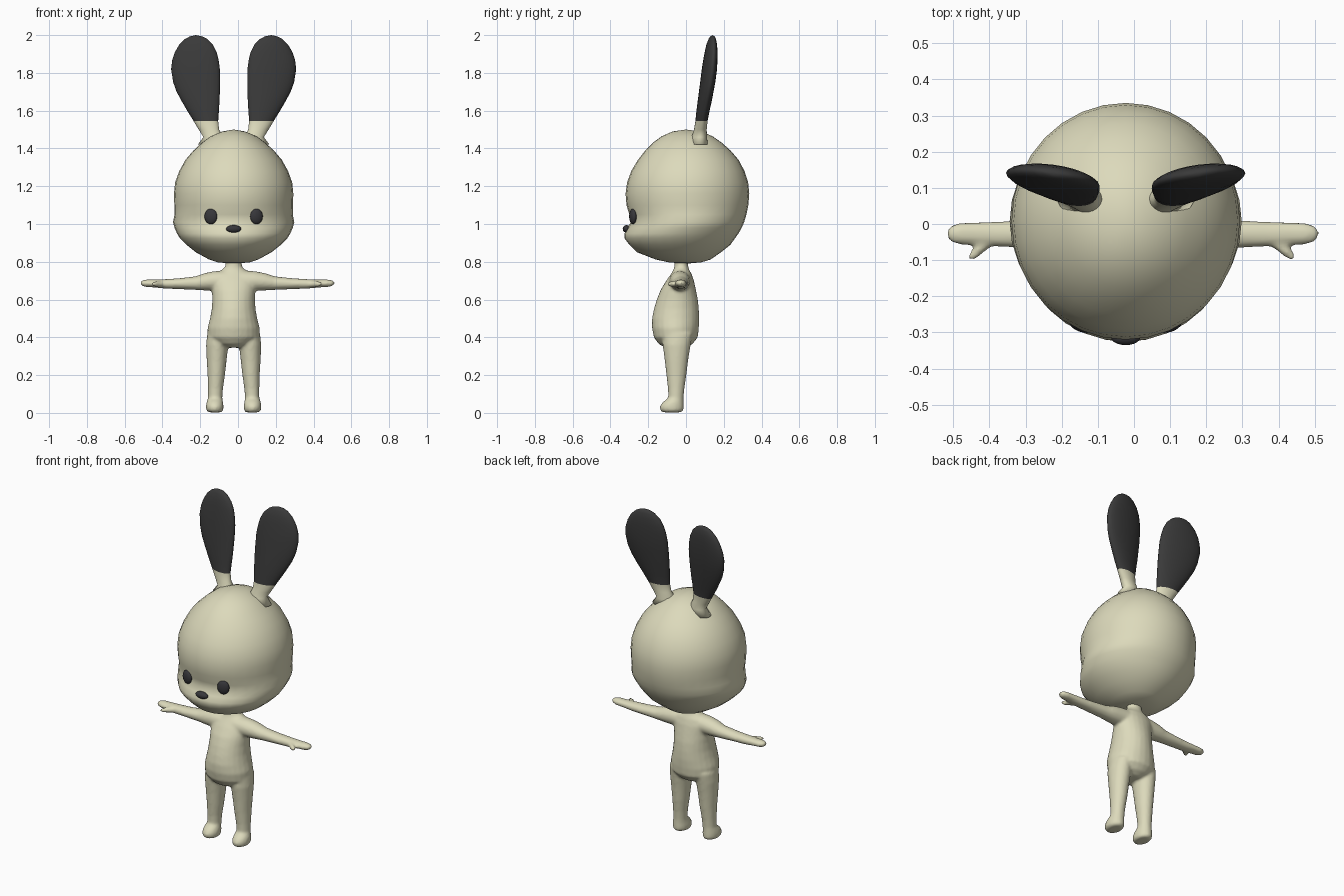
import bpy, bmesh, math
from mathutils import Vector

C = -0.023  # x of the symmetry plane


def material(name, rgb):
    m = bpy.data.materials.new(name)
    m.diffuse_color = (*rgb, 1)
    return m


cream = material("cream", (0.72, 0.70, 0.50))
dark = material("charcoal", (0.042, 0.042, 0.042))
eye_dark = material("eye_black", (0.038, 0.038, 0.043))


def loft(bm, rings, n=24, start=None, end=None):
    """Skin elliptical rings (centre, half axis a, half axis b) and close the ends."""
    rows = []
    for c, a, b in rings:
        rows.append([bm.verts.new(Vector(c) + Vector(a) * math.cos(t) + Vector(b) * math.sin(t))
                     for t in (2 * math.pi * i / n for i in range(n))])
    for r, q in zip(rows, rows[1:]):
        for i in range(n):
            j = (i + 1) % n
            bm.faces.new((r[i], r[j], q[j], q[i]))
    for row, tip, ring in ((rows[0], start, rings[0]), (rows[-1], end, rings[-1])):
        p = bm.verts.new(tip if tip else ring[0])
        for i in range(n):
            bm.faces.new((row[i], row[(i + 1) % n], p))


def upright(rows, cx, s=1):
    """Rings from (z, x offset, half width, front y, back y)."""
    return [((cx + s * x, (y0 + y1) / 2, z), (h, 0, 0), (0, (y1 - y0) / 2, 0))
            for z, x, h, y0, y1 in rows]


def finish(name, bm, *mats):
    bmesh.ops.recalc_face_normals(bm, faces=bm.faces[:])
    for f in bm.faces:
        f.smooth = True
    me = bpy.data.meshes.new(name)
    bm.to_mesh(me)
    bm.free()
    for m in mats:
        me.materials.append(m)
    ob = bpy.data.objects.new(name, me)
    bpy.context.collection.objects.link(ob)
    return ob


# Head: round skull with a slight muzzle at the lower front
head = [(0.797, .085, -.09, .08), (0.812, .13, -.16, .13), (0.85, .20, -.258, .185),
        (0.89, .25, -.30, .235), (0.925, .285, -.326, .26), (0.95, .30, -.325, .278),
        (0.98, .313, -.309, .295), (1.01, .321, -.293, .308), (1.05, .313, -.30, .32),
        (1.10, .314, -.315, .33), (1.16, .316, -.32, .335), (1.22, .31, -.312, .329),
        (1.28, .288, -.29, .31), (1.34, .255, -.254, .278), (1.39, .212, -.215, .235),
        (1.43, .168, -.176, .19), (1.465, .122, -.128, .14), (1.49, .06, -.07, .08)]
bm = bmesh.new()
loft(bm, upright([(z, 0, h, a, b) for z, h, a, b in head], C), 32, (C, 0, .79), (C, 0, 1.5))
finish("head", bm, cream)

# Body: torso, arms and legs fused into one smooth skin
bm = bmesh.new()
torso = [(.345, .05, -.11, .0), (.365, .10, -.145, .035), (.40, .137, -.17, .063),
         (.45, .138, -.18, .068), (.50, .125, -.18, .07), (.55, .116, -.17, .068),
         (.60, .113, -.155, .063), (.65, .115, -.135, .053), (.70, .12, -.105, .042),
         (.735, .10, -.08, .03), (.755, .065, -.067, .018), (.775, .044, -.062, .012),
         (.83, .042, -.06, .01)]
loft(bm, upright([(z, 0, h, a, b) for z, h, a, b in torso], C))
leg = [(.003, .098, .036, -.125, -.025), (.015, .1, .045, -.137, -.013),
       (.035, .1, .047, -.139, -.012), (.055, .1, .044, -.125, -.013),
       (.08, .098, .038, -.094, -.013), (.13, .096, .04, -.096, -.008),
       (.20, .092, .046, -.104, .002), (.28, .09, .053, -.113, .012),
       (.36, .087, .059, -.124, .025), (.42, .085, .055, -.125, .035)]
arm = [(.04, .698, .057, -.032, .06), (.11, .698, .052, -.032, .055), (.16, .694, .046, -.03, .05),
       (.21, .687, .036, -.028, .042), (.30, .684, .029, -.028, .038), (.38, .683, .025, -.028, .035),
       (.44, .685, .021, -.027, .032), (.48, .686, .02, -.027, .03), (.505, .687, .015, -.027, .022)]
for s, k in ((-1, .962), (1, 1.038)):
    loft(bm, upright(leg, C, s), 20)
    loft(bm, [((C + s * k * x, y, z), (0, hy, 0), (0, 0, hz)) for x, z, hz, y, hy in arm],
         20, end=(C + s * k * .518, -.027, .688))
    # Thumb, angled forward and outward
    loft(bm, [((C + s * k * x, y, .682), (r * .75, r * .66 * s, 0), (0, 0, r))
              for x, y, r in ((.385, -.035, .02), (.415, -.063, .017), (.434, -.082, .014),
                              (.446, -.094, .009))], 12, end=(C + s * k * .451, -.099, .682))
body = finish("body", bm, cream)
remesh = body.modifiers.new("fuse", 'REMESH')
remesh.mode = 'VOXEL'
remesh.voxel_size = 0.008
remesh.use_smooth_shade = True
soft = body.modifiers.new("soften", 'SMOOTH')
soft.factor = 0.5
soft.iterations = 5

# Ears: flat paddles leaning back, cream stems and dark blades
ear = [(1.42, .05, .19, .065, .05), (1.46, .055, .16, .07, .04), (1.50, .077, .185, .076, .033),
       (1.545, .082, .212, .082, .031), (1.60, .078, .246, .09, .033), (1.65, .075, .275, .099, .035),
       (1.70, .073, .302, .107, .036), (1.75, .072, .32, .115, .037), (1.82, .073, .331, .124, .037),
       (1.87, .08, .325, .129, .034), (1.91, .09, .311, .133, .031), (1.95, .11, .288, .136, .026),
       (1.98, .14, .257, .139, .018), (1.993, .165, .232, .14, .011)]
for side, s in (("left", -1), ("right", 1)):
    bm = bmesh.new()
    rings = []
    for z, inner, outer, y, t in ear:
        h = (outer - inner) / 2
        rings.append(((C + s * (inner + outer) / 2, y, z), (s * h, .13 * h, 0), (0, t, 0)))
    loft(bm, rings, 24, end=(C + s * .2, .14, 2.0))
    for f in bm.faces:
        f.material_index = int(f.calc_center_median().z > 1.545)
    finish(side + "_ear", bm, cream, dark)


# Eyes and nose: flattened balls set in the face
def ball(name, pos, size, turn=0):
    bm = bmesh.new()
    bmesh.ops.create_uvsphere(bm, u_segments=20, v_segments=12, radius=1)
    ob = finish(name, bm, eye_dark)
    ob.location, ob.scale, ob.rotation_euler = pos, size, (0, 0, turn)


for side, s in (("left", -1), ("right", 1)):
    ball(side + "_eye", (C + s * .121, -.281, 1.04), (.035, .018, .041), s * .3)
ball("nose", (C, -.315, .974), (.04, .02, .02))
